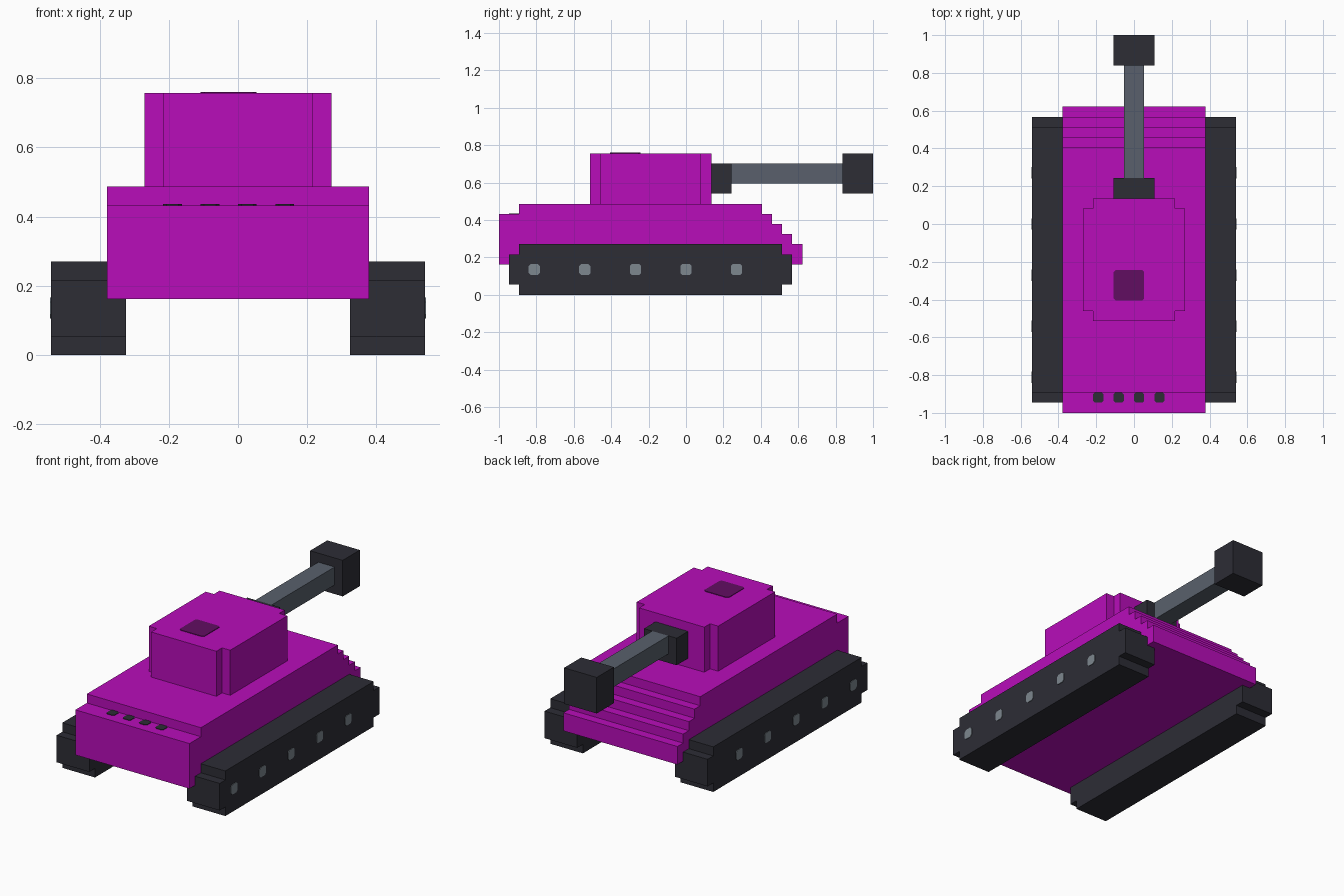
import bpy
import bmesh
from mathutils import Vector

cube = bpy.data.objects.get("Cube")
if cube:
    bpy.data.objects.remove(cube, do_unlink=True)

V = 2 / 37          # size of one block
Y0 = -1.0           # front end of the model


def material(name, color):
    m = bpy.data.materials.new(name)
    m.use_nodes = True
    m.diffuse_color = (*color, 1)
    m.node_tree.nodes["Principled BSDF"].inputs["Base Color"].default_value = (*color, 1)
    return m


MAGENTA = material("magenta", (0.48, 0.004, 0.49))
PURPLE = material("dark_purple", (0.12, 0.004, 0.12))
CHARCOAL = material("charcoal", (0.026, 0.026, 0.036))
STEEL = material("steel_gray", (0.1, 0.118, 0.15))
SILVER = material("light_gray", (0.205, 0.242, 0.275))


def extrude(name, points, direction, mat):
    """Extrude a flat outline, given in blocks with y counted from the front."""
    bm = bmesh.new()
    verts = [bm.verts.new((x * V, Y0 + y * V, z * V)) for x, y, z in points]
    face = bm.faces.new(verts)
    geom = bmesh.ops.extrude_face_region(bm, geom=[face])["geom"]
    moved = [g for g in geom if isinstance(g, bmesh.types.BMVert)]
    bmesh.ops.translate(bm, verts=moved, vec=Vector(direction) * V)
    bmesh.ops.recalc_face_normals(bm, faces=bm.faces)
    mesh = bpy.data.meshes.new(name)
    bm.to_mesh(mesh)
    bm.free()
    mesh.materials.append(mat)
    obj = bpy.data.objects.new(name, mesh)
    bpy.context.collection.objects.link(obj)
    return obj


def box(name, x, y, z, mat):
    pts = [(x[0], y[0], z[0]), (x[1], y[0], z[0]), (x[1], y[1], z[0]), (x[0], y[1], z[0])]
    return extrude(name, pts, (0, 0, z[1] - z[0]), mat)


def notched(a0, a1, b0, b1):
    """Rectangle with a one-block square notch at each corner."""
    return [(a0, b0 + 1), (a0 + 1, b0 + 1), (a0 + 1, b0), (a1 - 1, b0),
            (a1 - 1, b0 + 1), (a1, b0 + 1), (a1, b1 - 1), (a1 - 1, b1 - 1),
            (a1 - 1, b1), (a0 + 1, b1), (a0 + 1, b1 - 1), (a0, b1 - 1)]


def clipped(ca, cb, r, c):
    """Square with clipped corners."""
    return [(ca + a, cb + b) for a, b in
            [(-r, c - r), (c - r, -r), (r - c, -r), (r, c - r),
             (r, r - c), (r - c, r), (c - r, r), (-r, r - c)]]


# Hull with a stepped rear slope
outline = [(0, 3), (0, 8), (2, 8), (2, 9)]
for i in range(5):
    outline += [(26 + i, 9 - i)] if i == 0 else [(25 + i, 9 - i), (26 + i, 9 - i)]
outline.append((30, 3))
extrude("hull", [(-7, y, z) for y, z in outline], (14, 0, 0), MAGENTA)

# Turret and hatch
extrude("turret", [(x, y, 9) for x, y in notched(-5, 5, 9, 21)], (0, 0, 5), MAGENTA)
extrude("hatch", [(x, y, 14) for x, y in clipped(-0.5, 12.5, 1.5, 0.2)], (0, 0, 0.06), PURPLE)

# Gun
box("gun_mantlet", (-2, 2), (21, 23), (10, 13), CHARCOAL)
box("gun_barrel", (-1, 1), (23, 34), (11, 13), STEEL)
box("muzzle", (-2, 2), (34, 37), (10, 14), CHARCOAL)

# Tracks with hub plates on the outer sides
for side, s in (("left", 1), ("right", -1)):
    extrude(side + "_track", [(6 * s, y, z) for y, z in notched(1, 29, 0, 5)],
            (4 * s, 0, 0), CHARCOAL)
    for i in range(5):
        extrude(f"{side}_wheel_hub_{i + 1}",
                [(10 * s, y, z) for y, z in clipped(3.5 + 5 * i, 2.5, 0.56, 0.22)],
                (0.06 * s, 0, 0), SILVER)

# Row of vents on the front deck
for i in range(4):
    extrude(f"deck_vent_{i + 1}",
            [(x, y, 8) for x, y in clipped(-3.5 + 2 * i, 1.5, 0.5, 0.18)],
            (0, 0, 0.06), CHARCOAL)
